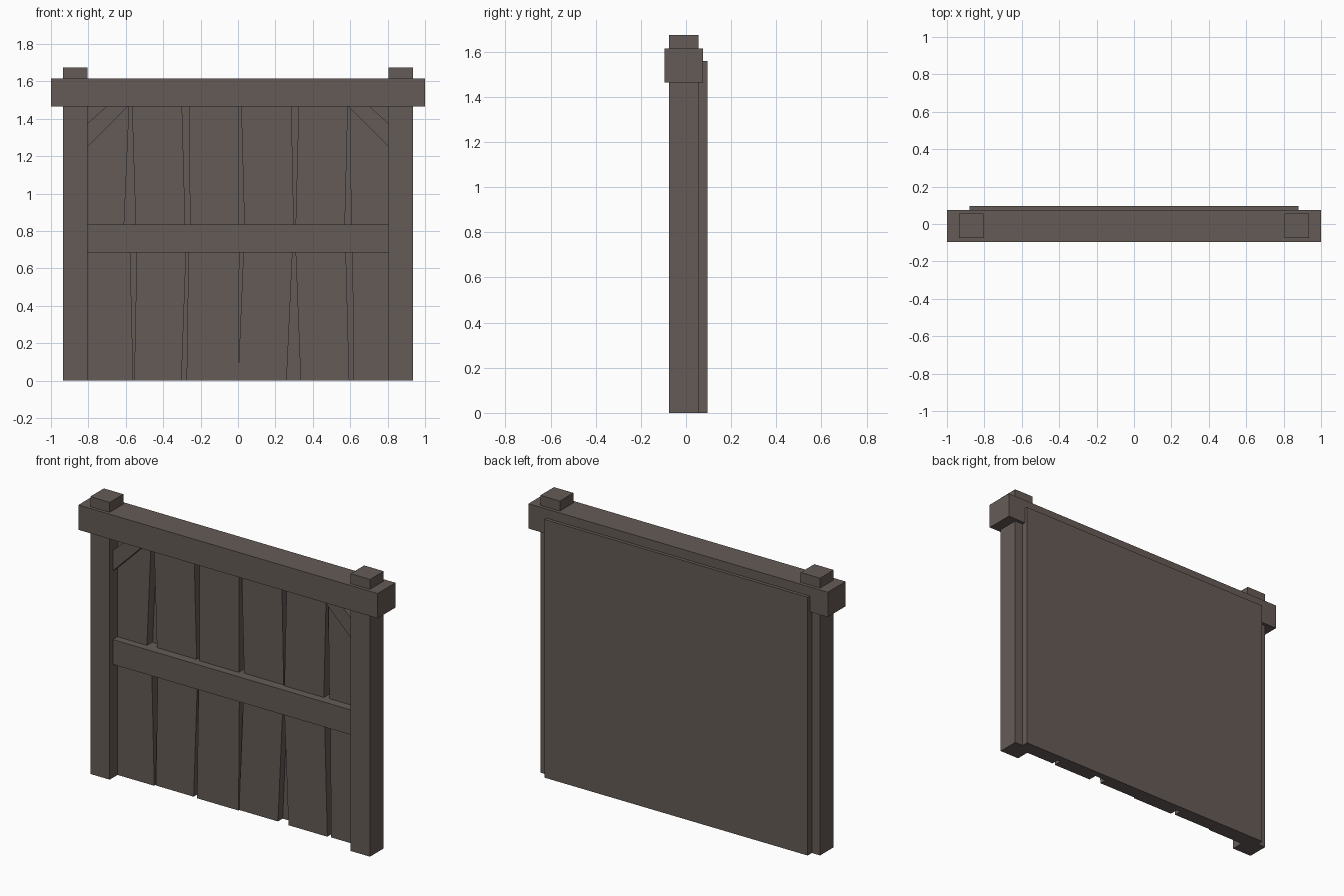
import bpy, bmesh

if "Cube" in bpy.data.objects:
    bpy.data.objects.remove(bpy.data.objects["Cube"])

wood = bpy.data.materials.new("dark_wood")
wood.diffuse_color = (0.13, 0.105, 0.095, 1)
wood.use_nodes = True
wood.node_tree.nodes["Principled BSDF"].inputs["Base Color"].default_value = wood.diffuse_color


def prism(name, profile, y0, y1):
    """Extrude a front-view (x, z) outline from y0 to y1."""
    bm = bmesh.new()
    front = [bm.verts.new((x, y0, z)) for x, z in profile]
    face = bm.faces.new(front)
    ext = bmesh.ops.extrude_face_region(bm, geom=[face])
    for v in ext["geom"]:
        if isinstance(v, bmesh.types.BMVert):
            v.co.y = y1
    bmesh.ops.recalc_face_normals(bm, faces=bm.faces)
    mesh = bpy.data.meshes.new(name)
    bm.to_mesh(mesh)
    bm.free()
    mesh.materials.append(wood)
    obj = bpy.data.objects.new(name, mesh)
    bpy.context.collection.objects.link(obj)
    return obj


def box(name, x0, x1, y0, y1, z0, z1):
    return prism(name, [(x0, z0), (x1, z0), (x1, z1), (x0, z1)], y0, y1)


# Frame beams
box("top_beam", -1, 1, -0.095, 0.075, 1.465, 1.615)
box("middle_rail", -0.805, 0.805, -0.045, 0.05, 0.685, 0.835)

# Posts and corner braces, left and right
for side, s in (("left", -1), ("right", 1)):
    box(side + "_post", s * 0.935, s * 0.805, -0.075, 0.055, 0, 1.675)
    brace = [(0.81, 1.245), (0.81, 1.37), (0.67, 1.495), (0.56, 1.495)]
    prism(side + "_brace", [(s * x, z) for x, z in brace], -0.045, 0.03)

# Backing panel
box("back_panel", -0.88, 0.88, 0.055, 0.095, 0, 1.56)

# Gaps between planks: (left edge top, left edge bottom, right edge top, right edge bottom)
upper_gaps = [(-0.58, -0.612, -0.568, -0.545), (-0.30, -0.28, -0.26, -0.257),
              (0.004, 0.004, 0.016, 0.036), (0.285, 0.300, 0.325, 0.306),
              (0.588, 0.570, 0.597, 0.606)]
lower_gaps = [(-0.578, -0.560, -0.54, -0.555), (-0.275, -0.302, -0.264, -0.275),
              (0.008, 0.002, 0.032, 0.0), (0.295, 0.260, 0.305, 0.335),
              (0.575, 0.595, 0.612, 0.616)]
depths = [0.0, 0.008, 0.002, 0.01, 0.003, 0.008]


def planks(name, gaps, z0, z1):
    lefts = [(-0.82, -0.82)] + [(g[2], g[3]) for g in gaps]
    rights = [(g[0], g[1]) for g in gaps] + [(0.82, 0.82)]
    for i, (l, r, y) in enumerate(zip(lefts, rights, depths)):
        prism(f"{name}_{i + 1}", [(l[1], z0), (r[1], z0), (r[0], z1), (l[0], z1)], y, 0.056)


planks("upper_plank", upper_gaps, 0.76, 1.5)
planks("lower_plank", lower_gaps, 0.0, 0.76)
